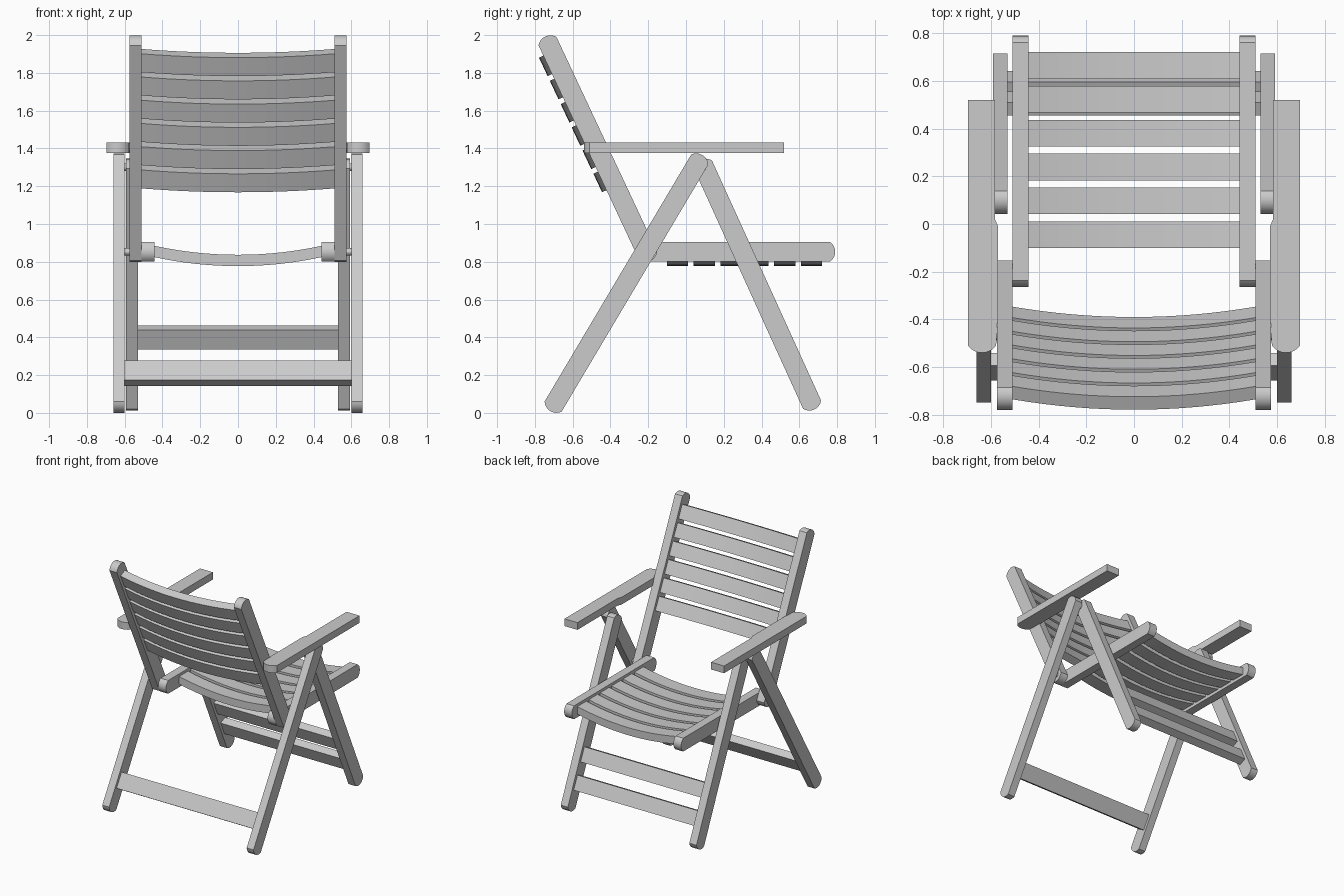
import bpy, bmesh, math
from mathutils import Vector

cube = bpy.data.objects.get("Cube")
if cube:
    bpy.data.objects.remove(cube, do_unlink=True)

wood = bpy.data.materials.new("grey_wood")
wood.use_nodes = True
wood.diffuse_color = (0.6, 0.6, 0.6, 1)
wood.node_tree.nodes["Principled BSDF"].inputs["Base Color"].default_value = (0.6, 0.6, 0.6, 1)

RAIL = 0.105    # rail depth
BOARD = 0.06    # slat thickness
BULGE = 0.028   # roundness of the rail ends


def prism(name, outline, sweep, mirror=False):
    """Extrude a closed outline along the sweep vector."""
    bm = bmesh.new()
    face = bm.faces.new([bm.verts.new(p) for p in outline])
    result = bmesh.ops.extrude_face_region(bm, geom=[face])
    moved = [v for v in result["geom"] if isinstance(v, bmesh.types.BMVert)]
    bmesh.ops.translate(bm, verts=moved, vec=sweep)
    bmesh.ops.recalc_face_normals(bm, faces=bm.faces)
    mesh = bpy.data.meshes.new(name)
    bm.to_mesh(mesh)
    bm.free()
    obj = bpy.data.objects.new(name, mesh)
    bpy.context.collection.objects.link(obj)
    mesh.materials.append(wood)
    if mirror:
        obj.modifiers.new("mirror", 'MIRROR')
    bpy.ops.object.select_all(action='DESELECT')
    obj.select_set(True)
    bpy.context.view_layer.objects.active = obj
    bpy.ops.object.shade_smooth_by_angle(angle=math.radians(25))
    return obj


def rounded_end(tip, d, side, half, bulge, steps=8):
    """Shallow arc across the end of a bar whose tip points along d."""
    radius = (half * half + bulge * bulge) / (2 * bulge)
    spread = math.asin(half / radius)
    center = tip - d * radius
    angles = [spread * (1 - 2 * i / steps) for i in range(steps + 1)]
    return [center + (d * math.cos(a) + side * math.sin(a)) * radius for a in angles]


def rail(name, start, end, x0, x1):
    """Mirrored pair of round-ended bars in the side plane."""
    a, b = Vector((x0, *start)), Vector((x0, *end))
    d = (b - a).normalized()
    side = Vector((0, -d.z, d.y))
    outline = rounded_end(b, d, side, RAIL / 2, BULGE)
    outline += rounded_end(a, -d, -side, RAIL / 2, BULGE)
    prism(name, outline, Vector((x1 - x0, 0, 0)), True)


def slat(name, center, along, width, half_x, sag=0.0, steps=16):
    """Board across the chair, bowed by sag at its middle."""
    d = Vector((0, *along)).normalized()
    normal = Vector((0, -d.z, d.y))
    if normal.z > 0:
        normal = -normal
    steps = steps if sag else 1
    base = Vector((0, *center)) - d * width / 2
    inner, outer = [], []
    for i in range(steps + 1):
        t = 2 * i / steps - 1
        p = base + Vector((t * half_x, 0, 0)) + normal * sag * (1 - t * t)
        inner.append(p - normal * BOARD / 2)
        outer.append(p + normal * BOARD / 2)
    prism(name, inner + outer[::-1], d * width)


def pin(name, y, z, x0, x1, r=0.02):
    ring = [Vector((x0, y + r * math.cos(k * math.tau / 12), z + r * math.sin(k * math.tau / 12)))
            for k in range(12)]
    prism(name, ring, Vector((x1 - x0, 0, 0)), True)


def on_line(a, b, z):
    t = (z - a[1]) / (b[1] - a[1])
    return (a[0] + (b[0] - a[0]) * t, z)


def direction(a, b):
    return (b[0] - a[0], b[1] - a[1])


# Side frames
rear_leg = ((-0.718, 0.009), (0.087, 1.365))
front_leg = ((0.679, 0.018), (0.078, 1.34))
back = ((-0.188, 0.805), (-0.745, 1.993))
seat = ((-0.265, 0.853), (0.79, 0.853))
rail("rear_legs", *rear_leg, 0.6, 0.66)
rail("front_legs", *front_leg, 0.53, 0.592)
rail("back_rails", *back, 0.51, 0.575)
rail("seat_rails", *seat, 0.443, 0.51)

# Bowed slats of the back and seat
for i in range(6):
    slat(f"back_slat_{i + 1}", on_line(*back, 1.865 - 0.123 * i),
         direction(*back), 0.108, 0.51, 0.048)
    slat(f"seat_slat_{i + 1}", (-0.045 + 0.142 * i, 0.855), (1, 0), 0.112, 0.445, 0.048)

# Stretchers between the legs
slat("rear_stretcher", on_line(*rear_leg, 0.21), direction(*rear_leg), 0.122, 0.6)
for i, z in enumerate((0.4, 0.21)):
    slat(f"front_stretcher_{i + 1}", on_line(*front_leg, z), direction(*front_leg), 0.112, 0.53)

# Armrests, notched on the inside and rounded at the rear
tail = rounded_end(Vector((0.637, -0.54, 1.375)), Vector((0, -1, 0)), Vector((1, 0, 0)), 0.059, 0.03)
outline = [Vector((x, y, 1.375)) for x, y in
           ((0.573, -0.41), (0.57, -0.41), (0.57, -0.01), (0.583, 0.02), (0.583, 0.52), (0.696, 0.52))]
prism("armrests", tail + outline, Vector((0, 0, 0.057)), True)

# Pivot pins
pin("leg_pivots", 0.088, 1.3, 0.56, 0.63)
pin("seat_pivots", -0.205, 0.853, 0.48, 0.63)
pin("arm_pivots", *on_line(*back, 1.403), 0.54, 0.6)
